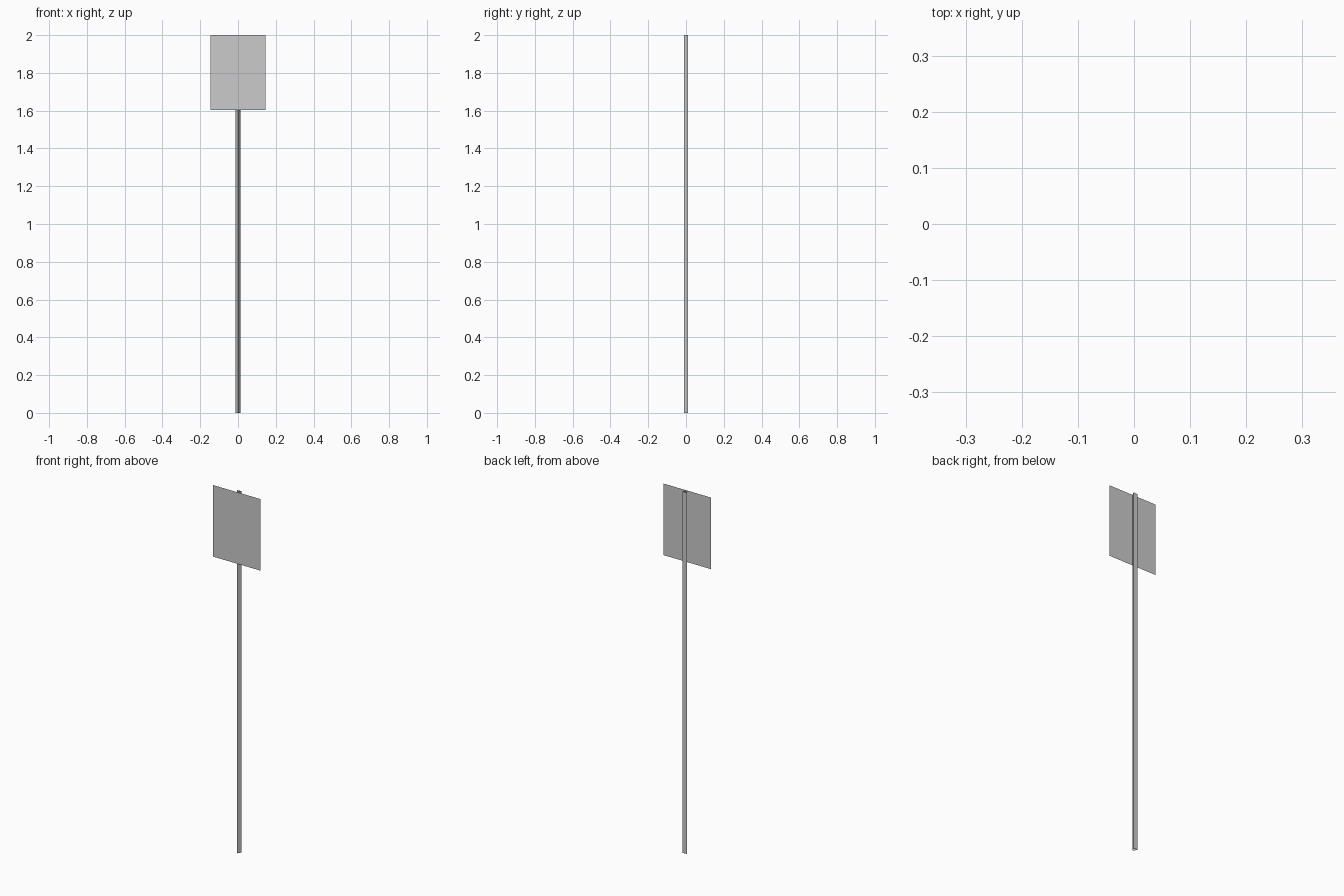
import bpy
from math import radians

if "Cube" in bpy.data.objects:
    bpy.data.objects.remove(bpy.data.objects["Cube"])

# Thin three-sided open post, one edge facing front
R = 0.0145
bpy.ops.mesh.primitive_cylinder_add(vertices=3, radius=R, depth=2, end_fill_type='NOTHING',
                                    location=(0, R / 4 - R / 4 + 0.0036, 1))
post = bpy.context.object
post.name = "post"
post.rotation_euler.z = radians(180)

# Flat sign plate touching the front edge of the post
bpy.ops.mesh.primitive_plane_add(size=1, location=(0, -0.0109, 1.802), rotation=(radians(90), 0, 0))
plate = bpy.context.object
plate.name = "sign_plate"
plate.scale = (0.292, 0.396, 1)
